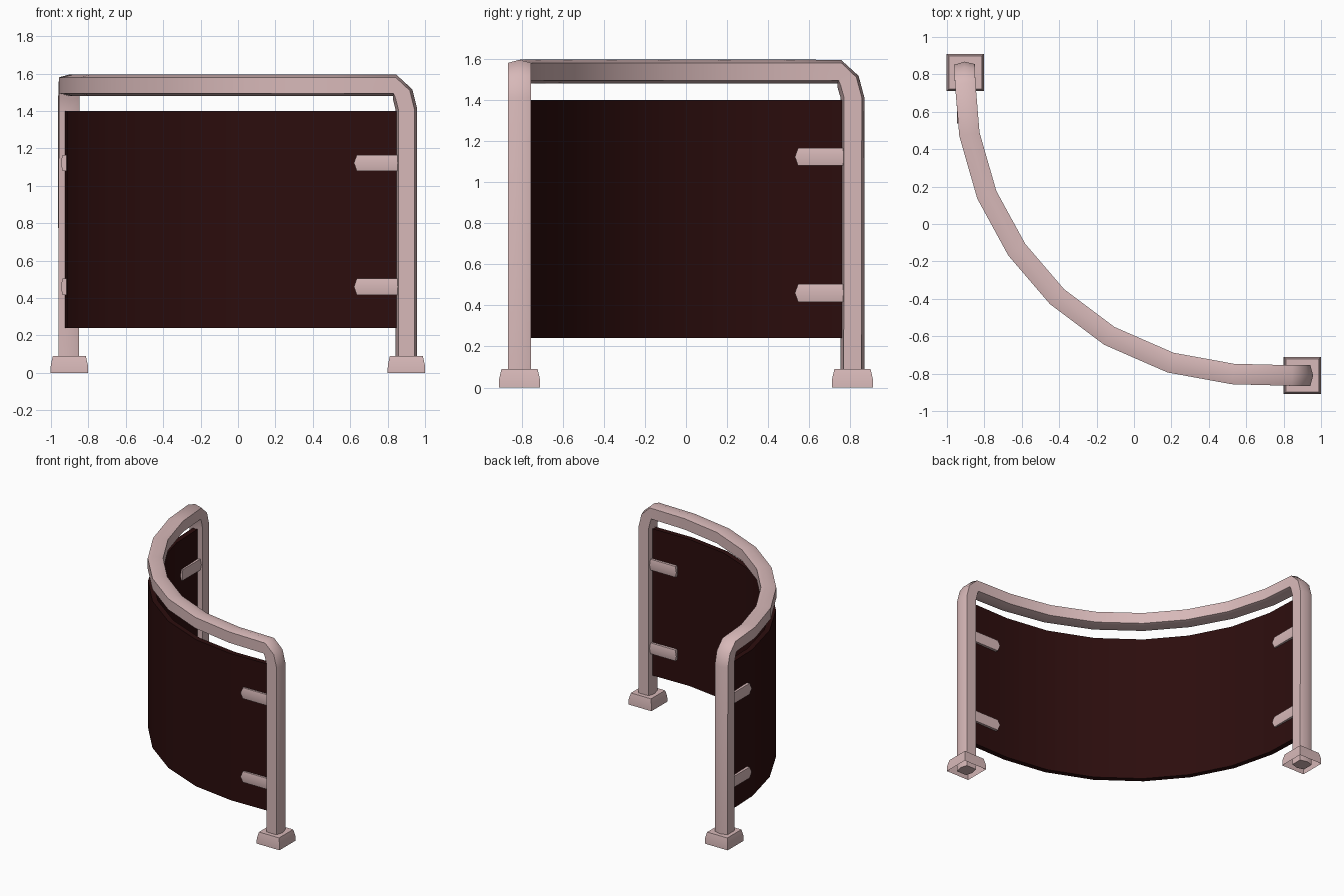
import bpy, bmesh, math
from mathutils import Vector

if "Cube" in bpy.data.objects:
    bpy.data.objects.remove(bpy.data.objects["Cube"])


def material(name, rgb):
    m = bpy.data.materials.new(name)
    m.diffuse_color = (*rgb, 1)
    m.use_nodes = True
    m.node_tree.nodes["Principled BSDF"].inputs["Base Color"].default_value = m.diffuse_color
    return m


METAL = material("pale_metal", (0.68, 0.48, 0.48))
DARK = material("dark_panel", (0.025, 0.004, 0.004))


def skin(name, rings, mat, open_start=False):
    """Join matching rings of points into one solid, optionally open at the start."""
    bm = bmesh.new()
    vs = [[bm.verts.new(p) for p in r] for r in rings]
    n = len(vs[0])
    for a, b in zip(vs, vs[1:]):
        for i in range(n):
            j = (i + 1) % n
            bm.faces.new((a[i], a[j], b[j], b[i]))
    if not open_start:
        bm.faces.new(vs[0])
    bm.faces.new(vs[-1])
    bmesh.ops.recalc_face_normals(bm, faces=bm.faces)
    me = bpy.data.meshes.new(name)
    bm.to_mesh(me)
    bm.free()
    ob = bpy.data.objects.new(name, me)
    bpy.context.collection.objects.link(ob)
    me.materials.append(mat)
    bpy.ops.object.select_all(action='DESELECT')
    ob.select_set(True)
    bpy.context.view_layer.objects.active = ob
    bpy.ops.object.shade_smooth_by_angle(angle=math.radians(45))
    return ob


def sweep(name, path, section, mat, shifts=None):
    """Sweep a (sideways, up) section along a path, sideways staying level."""
    path = [Vector(p) for p in path]
    rings = []
    for i, p in enumerate(path):
        t = (path[min(i + 1, len(path) - 1)] - path[max(i - 1, 0)]).normalized()
        flat = Vector((t.x, t.y, 0))
        if flat.length < 1e-3:        # vertical post: use its end direction
            flat = Vector((0, -1, 0)) if p.x < 0 else Vector((1, 0, 0))
        side = Vector((-flat.y, flat.x, 0)).normalized()
        up = t.cross(side)
        d = shifts[i] if shifts else 0
        rings.append([p + side * (s - d) + up * u for s, u in section])
    return skin(name, rings, mat)


# plan of the curved run, left back end to right front end
CURVE = [(-0.88, 0.48), (-0.787, 0.156), (-0.627, -0.137), (-0.412, -0.388),
         (-0.132, -0.598), (0.195, -0.741), (0.528, -0.802)]
RAIL_Z = 1.537

# posts and top rail: one bent tube with a six-sided section
tube = [(0.055, -0.043), (0.055, 0.043), (0, 0.058),
        (-0.055, 0.043), (-0.055, -0.043), (0, -0.058)]
left = [(-0.905, 0.81, 0), (-0.905, 0.81, 1.41),
        (-0.904, 0.788, 1.49), (-0.902, 0.745, RAIL_Z)]
right = [(0.838, -0.81, RAIL_Z), (0.88, -0.81, 1.49),
         (0.90, -0.81, 1.41), (0.90, -0.81, 0)]
sweep("post_and_rail_frame", left + [(x, y, RAIL_Z) for x, y in CURVE] + right,
      tube, METAL)

# curved panel, bowed slightly further out than the rail
plan = [(-0.905, 0.78)] + CURVE + [(0.87, -0.81)]
bow = [0, 0.014, 0.026, 0.033, 0.035, 0.033, 0.026, 0.014, 0]
sweep("curved_panel", [(x, y, 0.82) for x, y in plan],
      [(0.02, -0.58), (0.02, 0.58), (-0.02, 0.58), (-0.02, -0.58)], DARK, bow)

# feet and panel clips at both posts
for label, c, along in (("left", Vector((-0.902, 0.81, 0)), Vector((0, -1, 0))),
                        ("right", Vector((0.90, -0.81, 0)), Vector((-1, 0, 0)))):
    # flared foot shell, open underneath
    rings = []
    for z, h in ((0, 0.1), (0.042, 0.099), (0.09, 0.088)):
        rings.append([c + Vector((sx * h, sy * h, z))
                      for sx, sy in ((1, 1), (-1, 1), (-1, -1), (1, -1))])
    skin(label + "_foot", rings, METAL, open_start=True)

    # hexagonal clips, side ridges reaching further at the tip
    side = Vector((-along.y, along.x, 0))
    hexa = [(0.037, -0.043), (0.045, 0), (0.037, 0.043),
            (-0.037, 0.043), (-0.045, 0), (-0.037, -0.043)]
    for pos, z in (("lower", 0.46), ("upper", 1.122)):
        rings = []
        for ridge, edge in ((0.03, 0.03), (0.28, 0.265)):
            rings.append([c + side * s + Vector((0, 0, z + u))
                          + along * (ridge if u == 0 else edge)
                          for s, u in hexa])
        skin(f"{label}_{pos}_clip", rings, METAL)
